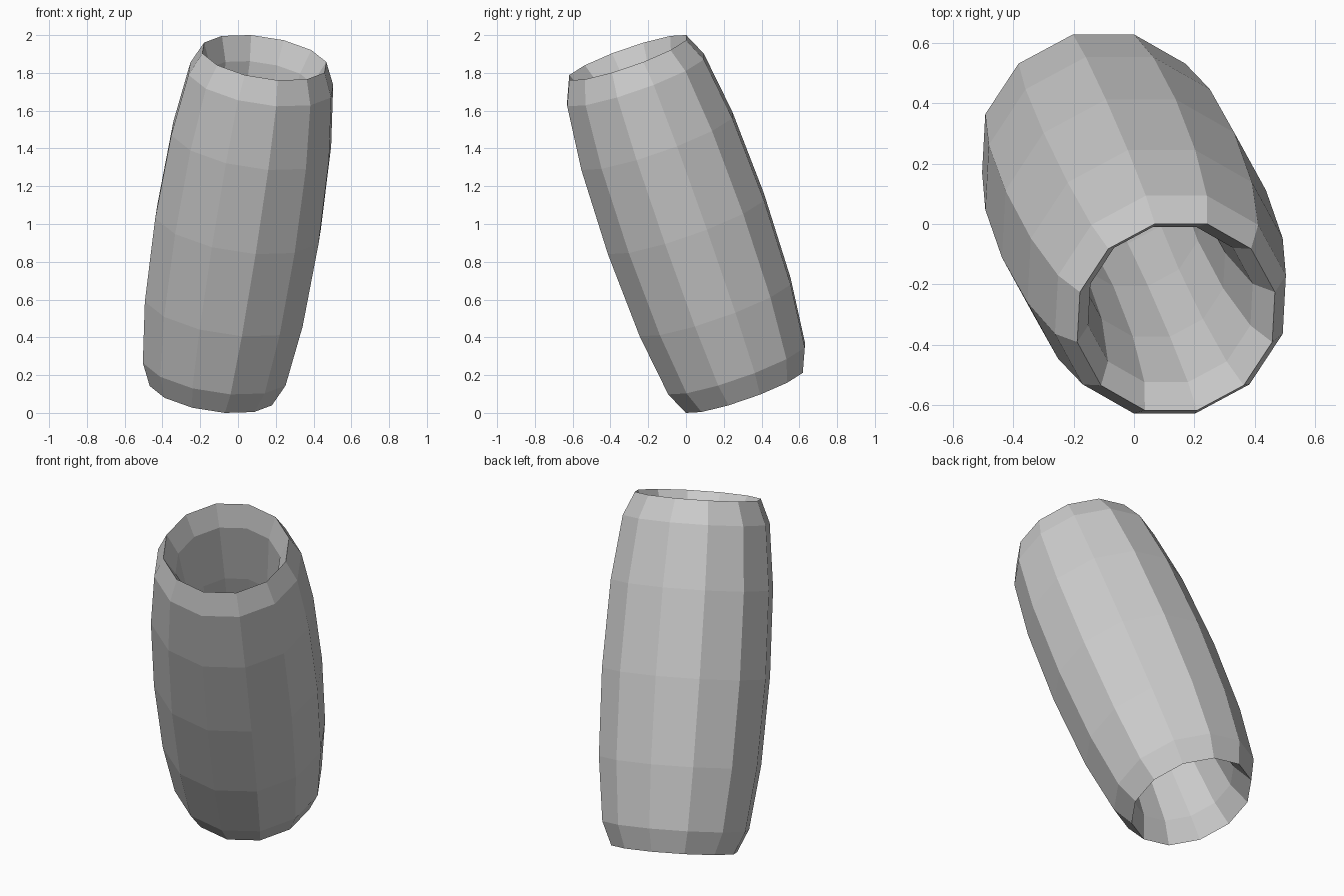
import bpy
from math import radians
from mathutils import Matrix, Euler

if "Cube" in bpy.data.objects:
    bpy.data.objects.remove(bpy.data.objects["Cube"])

# Hollow barrel: a 12 x 12 torus stretched along its axis, then tilted
MAJOR, MINOR, HALF_LENGTH = 0.339, 0.114, 0.9435
bpy.ops.mesh.primitive_torus_add(major_segments=12, minor_segments=12,
                                 major_radius=MAJOR, minor_radius=MINOR)
tube = bpy.context.object
tube.name = "tilted_barrel_tube"

spin = Matrix.Rotation(radians(15), 4, 'Z')
stretch = Matrix.Diagonal((1, 1, HALF_LENGTH / MINOR, 1))
tilt = Euler((radians(19.1), radians(9), 0), 'XYZ').to_matrix().to_4x4()
tube.data.transform(tilt @ stretch @ spin)

# Stand it on the ground
tube.data.transform(Matrix.Translation((0, 0, -min(v.co.z for v in tube.data.vertices))))
bpy.ops.object.shade_flat()
